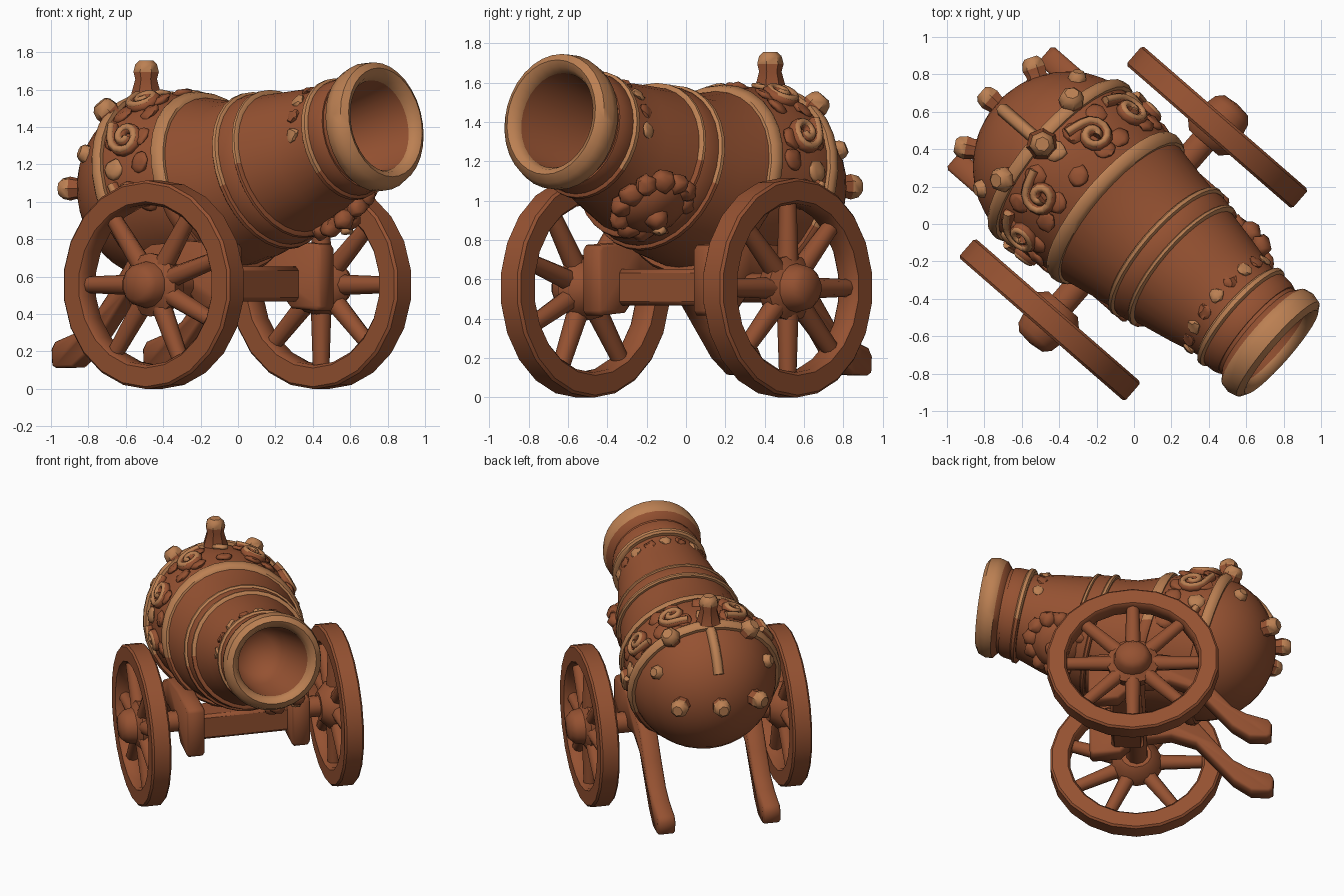
import bpy, bmesh, random
from math import sin, cos, pi, radians, sqrt
from mathutils import Vector, Matrix

if "Cube" in bpy.data.objects:
    bpy.data.objects.remove(bpy.data.objects["Cube"])

random.seed(4)
G = Matrix.Rotation(radians(-41), 4, 'Z')      # the cannon points between +x and -y


def material(name, c):
    m = bpy.data.materials.new(name)
    m.diffuse_color = (*c, 1)
    m.use_nodes = True
    m.node_tree.nodes["Principled BSDF"].inputs["Base Color"].default_value = m.diffuse_color
    return m


MATS = [material("clay brown", (0.30, 0.083, 0.031)), material("worn tan", (0.50, 0.215, 0.085))]


def finish(name, bm, angle=42):
    bmesh.ops.remove_doubles(bm, verts=bm.verts, dist=1e-5)
    bmesh.ops.recalc_face_normals(bm, faces=bm.faces)
    for f in bm.faces:
        f.smooth = True
    for e in bm.edges:
        e.smooth = len(e.link_faces) == 2 and e.calc_face_angle(0) < radians(angle)
    me = bpy.data.meshes.new(name)
    bm.to_mesh(me)
    bm.free()
    for m in MATS:
        me.materials.append(m)
    ob = bpy.data.objects.new(name, me)
    bpy.context.collection.objects.link(ob)
    ob.matrix_world = G
    return ob


def revolve(name, profile, place, n, tan=lambda j, a: False, closed=False):
    """Sweep (along, radius) points round an axis given by place(along, radius, angle)."""
    bm = bmesh.new()
    rings = [[bm.verts.new(place(t, r, 2 * pi * i / n)) for i in range(n)] for t, r in profile]
    m = len(rings)
    for j in range(m if closed else m - 1):
        for i in range(n):
            k = (i + 1) % n
            f = bm.faces.new((rings[j][i], rings[j][k], rings[(j + 1) % m][k], rings[(j + 1) % m][i]))
            f.material_index = int(tan(j, 2 * pi * (i + .5) / n))
    bmesh.ops.dissolve_degenerate(bm, dist=1e-5, edges=bm.edges)
    return finish(name, bm)


# ---- barrel frame: t runs back from the muzzle, angle 0 is up; the muzzle stands more upright
TILT = radians(17.5)
AX, SIDE = Vector((cos(TILT), 0, sin(TILT))), Vector((0, 1, 0))
MUZZLE = Vector((1.03, 0, 1.42))
SHAPE = [(.15, .29), (.3, .297), (.5, .345), (.75, .395), (1.0, .437), (1.2, .475), (1.4, .50), (1.57, .51)]


def P(t, r, a):
    x = min(max((t - .95) / .6, 0), 1)
    tilt = radians(9.5 + 8 * min(max(t / .5, 0), 1))
    up = Vector((-sin(tilt), 0, cos(tilt)))
    return MUZZLE - t * AX + r * (cos(a) * up + sin(a) * SIDE) + Vector((0, 0, .125 * x * x * (3 - 2 * x)))


def R(t):
    if t >= 1.57:
        return sqrt(max(.51 ** 2 - (t - 1.57) ** 2, 0))
    for (a, p), (b, q) in zip(SHAPE, SHAPE[1:]):
        if t <= b:
            return p + (q - p) * (t - a) / (b - a)


# barrel with bore, tan lip and round breech
lip = [(.04, .245), (0, .265), (-.015, .295), (.01, .333), (.065, .347), (.115, .337), (.15, .295)]
breech = [(1.57 + .51 * sin(k * pi / 20), .51 * cos(k * pi / 20)) for k in range(1, 11)]
revolve("barrel", [(.62, 0), (.57, .14), (.48, .21)] + lip + SHAPE[1:] + breech, P, 32, lambda j, a: 3 <= j <= 7)


# raised bands: tan on top, brown underneath
def band(name, t, w, h, limit):
    prof = [(t - w, R(t - w) - .02), (t - w, R(t - w) + h * .6), (t - w * .5, R(t - w * .5) + h),
            (t + w * .5, R(t + w * .5) + h), (t + w, R(t + w) + h * .6), (t + w, R(t + w) - .02)]
    revolve(name, prof, P, 32, lambda j, a: cos(a) > limit)


band("neck_band", .23, .06, .022, 2)
band("neck_ring", .285, .022, .036, -.5)
band("waist_band", .78, .06, .016, 2)
band("waist_ring_front", .72, .014, .024, 0)
band("waist_ring_back", .84, .018, .028, -.25)
band("shoulder_band", 1.21, .04, .028, -.2)
band("breech_band", 1.63, .036, .034, -.3)


# rearward strap over the breech, and scroll ornaments
def wire(name, pts, depth, mat):
    cu = bpy.data.curves.new(name, 'CURVE')
    cu.dimensions = '3D'
    cu.bevel_depth, cu.bevel_resolution, cu.use_fill_caps = depth, 1, True
    s = cu.splines.new('POLY')
    s.points.add(len(pts) - 1)
    for p, q in zip(s.points, pts):
        p.co = (*q, 1)
    cu.materials.append(MATS[mat])
    ob = bpy.data.objects.new(name, cu)
    bpy.context.collection.objects.link(ob)
    ob.matrix_world = G


wire("breech_strap", [P(t, R(t), 0) for t in (1.6, 1.7, 1.8, 1.88, 1.95)], .036, 1)


def scroll(name, t0, a0, size, side):
    """A brown curl with a worn tan crest."""
    for part, depth, off, mat in (("base", .032, .006, 0), ("crest", .021, .024, 1)):
        pts = [P(t0 + size + .02, R(t0 + size) + off, side * (a0 - size * 2.0)),
               P(t0 + size + .01, R(t0 + size) + off, side * (a0 - size * 1.0))]
        for k in range(19):
            th, rho = k * .5, size * (1 - .045 * k)
            t = t0 + rho * cos(th)
            pts.append(P(t, R(t) + off, side * (a0 + rho * sin(th) / R(t))))
        wire(name + "_" + part, pts, depth, mat)


for s, tag in ((1, "right"), (-1, "left")):
    scroll("upper_scroll_" + tag, 1.43, radians(25), .09, s)
    scroll("side_scroll_" + tag, 1.43, radians(60), .095, s)
    scroll("low_scroll_" + tag, 1.45, radians(97), .07, s)

# faceted studs on the breech ball
BALL = Vector((-.467, 0, 1.075))


def stud(name, tip, axis, length, r):
    tip, q = Vector(tip), Vector(axis).normalized().to_track_quat('Z', 'Y')

    def place(t, rad, a):
        return tip + q @ Vector((rad * cos(a), rad * sin(a), t))
    prof = [(-length, r * 1.25), (-.10, r * .85), (-.06, r), (-.02, r * .85), (0, r * .55), (0, 0)]
    revolve(name, prof, place, 7, lambda j, a: j >= 2)


stud("top_stud", (-.65, 0, 1.755), (0, 0, 1), .2, .07)
stud("rear_stud", (-1.08, 0, 1.07), (-1, 0, 0), .2, .065)
for s in (1, -1):
    for nm, p, r in (("rear_side_stud", (-1.0, .31, 1.07), .066), ("upper_side_stud", (-.71, .31, 1.53), .07),
                     ("flank_stud", (-.76, .42, 1.27), .055)):
        p = Vector((p[0], p[1] * s, p[2]))
        stud(nm, p, p - BALL, .15, r)


# small lumps: flattened balls lying on the barrel surface
def lump(bm, pos, normal, rad, height, jitter=0, mat=0):
    q = normal.to_track_quat('Z', 'Y').to_matrix().to_4x4()
    M = Matrix.Translation(pos) @ q @ Matrix.Diagonal((rad, rad, height, 1))
    vs = bmesh.ops.create_icosphere(bm, subdivisions=2, radius=1, matrix=M)['verts']
    for v in vs:
        v.co += jitter * Vector([random.uniform(-1, 1) for _ in range(3)])
    for f in {f for v in vs for f in v.link_faces}:
        f.material_index = mat


bm = bmesh.new()
for k in range(-4, 5):
    a = k * radians(20)
    lump(bm, P(.38, R(.38), a), P(.38, 1, a) - P(.38, 0, a), .04, .015, .006, (k + 1) % 2)
finish("neck_ornaments", bm)

# brown leafy padding around the scrolls
bm = bmesh.new()
for k in range(-5, 6):
    for t in (1.34, 1.52):
        a = radians(k * 20 + random.uniform(-4, 4))
        lump(bm, P(t, R(t), a), P(t, 1, a) - P(t, 0, a), .06, .022, .006, int(k % 4 == 0 and t > 1.4))
finish("leaf_ornaments", bm, 60)

# lion-like relief low on the right side of the barrel
bm = bmesh.new()
t0, a0 = .61, radians(139)
nrm = P(t0, 1, a0) - P(t0, 0, a0)
tang = nrm.cross(AX)
mid = P(t0, R(t0), a0)
lump(bm, mid, nrm, .18, .085, .008)
for k in range(12):                             # mane
    th = 2 * pi * k / 12
    d = cos(th) * AX + sin(th) * tang
    lump(bm, mid + .175 * d - .005 * nrm, nrm, .062, .055, .01)
for d, h, r, m in ((0, -.02, .06, 0), (.08, .06, .035, 1), (-.08, .06, .035, 1), (0, .07, .05, 1),
                   (.03, .13, .04, 1), (-.02, -.07, .035, 1)):   # snout, brows, forelock and chin
    lump(bm, mid + d * AX + Vector((0, 0, h)) + .06 * nrm, nrm, r, r, .007, m)
finish("side_relief", bm, 60)

# wheels
SPOKES = {1: [k * 45 for k in range(8)], -1: [-90, -37, 33, 72, 116, 156, 215]}
for s, tag in ((1, "right"), (-1, "left")):
    def Q(t, r, a, s=s):
        return Vector((-.004 + 1.065 * r * sin(a), s * (.682 + t), .556 + r * cos(a)))
    revolve("wheel_rim_" + tag, [(-.05, .43), (-.068, .445), (-.068, .545), (-.055, .558), (.055, .558), (.068, .545),
                                 (.068, .445), (.05, .43)], Q, 22, closed=True)
    revolve("wheel_hub_" + tag, [(-.11, 0), (-.11, .10), (-.05, .16), (.03, .17), (.06, .125), (.12, .112),
                                 (.155, .08), (.165, 0)], Q, 14)
    bm = bmesh.new()
    for deg in SPOKES[s]:
        a = radians(deg)
        p, q = Q(0, .1, a), Q(0, .46, a)
        M = Matrix.Translation((p + q) / 2) @ (q - p).to_track_quat('Z', 'Y').to_matrix().to_4x4()
        bmesh.ops.create_cone(bm, cap_ends=True, segments=8, radius1=.056, radius2=.044,
                              depth=(q - p).length, matrix=M)
    finish("wheel_spokes_" + tag, bm, 50)

    # carriage cheek sweeping back and down into a trail
    top = [(.31, .75), (.29, .775), (.0, .79), (-.25, .77), (-.42, .68), (-.56, .5), (-.68, .36), (-.78, .3), (-.93, .25),
           (-.955, .21)]
    low = [(-.95, .125), (-.92, .11), (-.80, .115), (-.68, .2), (-.55, .35), (-.42, .5), (-.25, .56), (.0, .53),
           (.1, .43), (.29, .415), (.31, .44)]
    bm = bmesh.new()
    f = bm.faces.new([bm.verts.new((u, s * .31, z)) for u, z in top + low])
    ext = bmesh.ops.extrude_face_region(bm, geom=[f])['geom']
    bmesh.ops.translate(bm, verts=[v for v in ext if isinstance(v, bmesh.types.BMVert)], vec=(0, s * .125, 0))
    bmesh.ops.recalc_face_normals(bm, faces=bm.faces)
    rim = [e for e in bm.edges if abs(e.verts[0].co.y - e.verts[1].co.y) < 1e-4]
    bmesh.ops.bevel(bm, geom=rim, offset=.015, segments=1, affect='EDGES')
    finish("carriage_cheek_" + tag, bm, 50)

# axle: square beam between the cheeks, round shaft to the wheels
bm = bmesh.new()
bmesh.ops.create_cube(bm, size=1, matrix=Matrix.Translation((.05, 0, .56)) @ Matrix.Diagonal((.22, .7, .185, 1)))
bmesh.ops.bevel(bm, geom=bm.edges[:], offset=.02, segments=1, affect='EDGES')
finish("axle_beam", bm)
revolve("axle_shaft", [(-.66, 0), (-.66, .075), (.66, .075), (.66, 0)],
        lambda t, r, a: Vector((-.01 + r * sin(a), t, .556 + r * cos(a))), 10)
